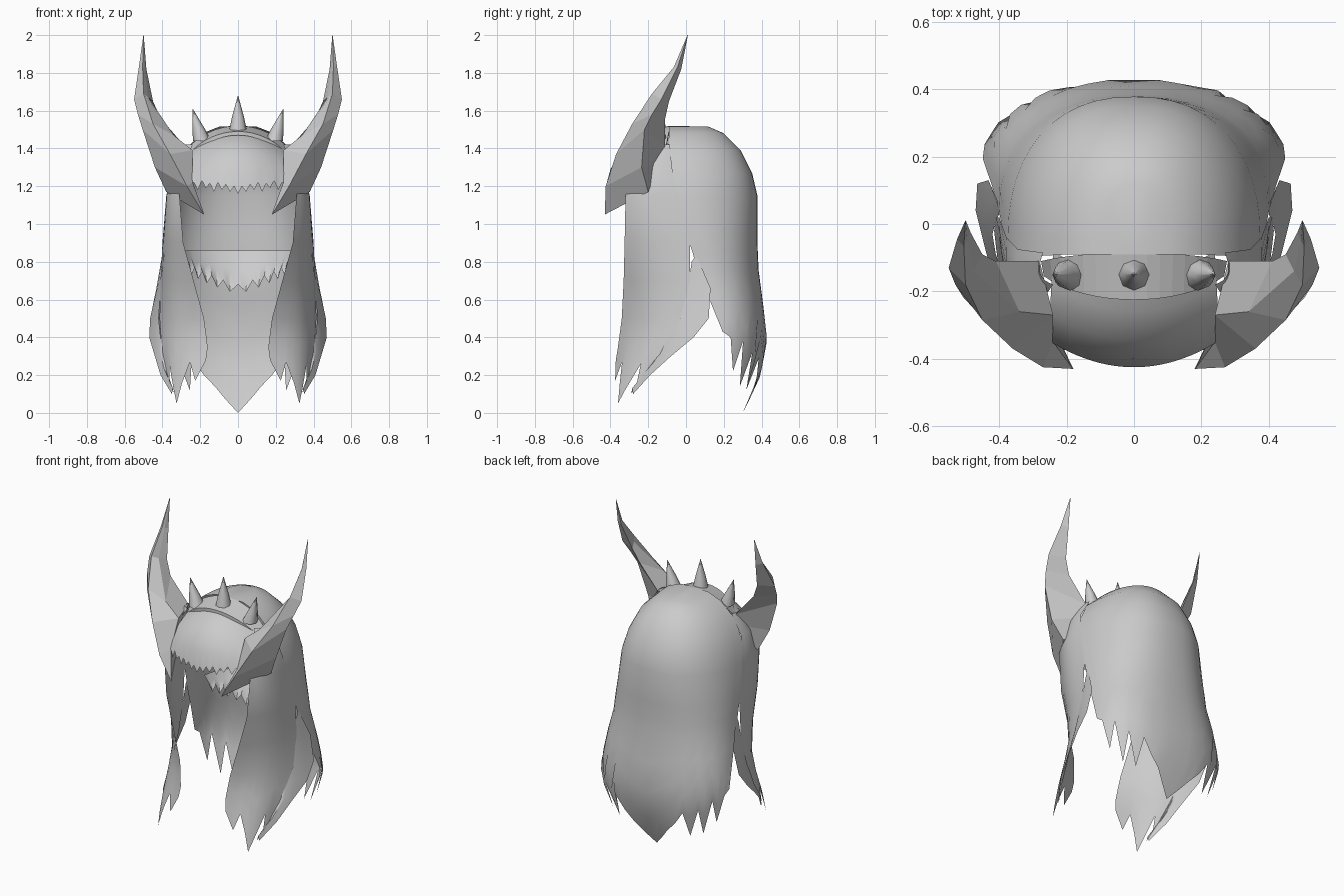
import bpy, bmesh, math
from mathutils import Vector

if "Cube" in bpy.data.objects:
    bpy.data.objects.remove(bpy.data.objects["Cube"])

grey = bpy.data.materials.new("plain_grey")
grey.diffuse_color = (0.6, 0.6, 0.6, 1)
grey.use_nodes = True
grey.node_tree.nodes["Principled BSDF"].inputs["Base Color"].default_value = grey.diffuse_color


def lerp_table(table, z):
    """Interpolate rows (z, a, b, ...) listed from high z to low z."""
    if z >= table[0][0]:
        return table[0][1:]
    for p, q in zip(table, table[1:]):
        if z >= q[0]:
            t = (p[0] - z) / (p[0] - q[0])
            return [a + (b - a) * t for a, b in zip(p[1:], q[1:])]
    return table[-1][1:]


def grid(name, rows, smooth=True, closed=False, mirror=False):
    """Skin a list of equally long point rows."""
    bm = bmesh.new()
    vs = [[bm.verts.new(p) for p in r] for r in rows]
    n = len(rows[0])
    for a, b in zip(vs, vs[1:]):
        for i in range(n if closed else n - 1):
            j = (i + 1) % n
            bm.faces.new((a[i], a[j], b[j], b[i]))
    if closed:
        bm.faces.new(vs[0])
        bm.faces.new(vs[-1])
    bmesh.ops.remove_doubles(bm, verts=bm.verts, dist=0.0005)
    bmesh.ops.recalc_face_normals(bm, faces=bm.faces)
    me = bpy.data.meshes.new(name)
    bm.to_mesh(me)
    bm.free()
    me.materials.append(grey)
    ob = bpy.data.objects.new(name, me)
    bpy.context.collection.objects.link(ob)
    bpy.context.view_layer.objects.active = ob
    ob.select_set(True)
    if smooth:
        bpy.ops.object.shade_smooth_by_angle(angle=math.radians(50))
    if mirror:
        m = ob.modifiers.new("mirror", "MIRROR")
        m.use_mirror_merge = False
    ob.select_set(False)
    return ob


# back hair: half width, front edge y, back y by height
BACK = [(1.52, 0, -.09, -.08), (1.515, .10, -.09, .12), (1.48, .19, -.09, .20),
        (1.39, .285, -.095, .29), (1.27, .345, -.085, .35), (1.15, .375, -.055, .378),
        (.95, .393, .0, .378), (.85, .40, .035, .38), (.75, .405, .06, .385),
        (.6, .425, .125, .405), (.4, .457, .15, .43), (.3, .45, .15, .42),
        (.15, .40, .12, .38), (0, .36, .1, .30)]
TIPS = [0, .07, .14, .20, .29, .12, .32, .14, .38, .22, .40, .43, .62]


def back_point(z, u, inset=0):
    w, yf, yb = lerp_table(BACK, z)
    a = u * math.pi / 2
    x = (w - inset) * math.copysign(abs(math.sin(a)) ** .87, a)
    return Vector((x, yf + (yb - inset - yf) * max(math.cos(a), 0) ** .87, z))


cols = range(-12, 13)
rows = [[back_point(r[0], i / 12) for i in cols] for r in BACK[:9]]
for t in (.25, .5, .75, 1):
    rows.append([back_point(.75 + (TIPS[abs(i)] - .75) * t, i / 12) for i in cols])
grid("back_hair", rows)

# side flaps joining the back hair to the front locks
FLAP = [(.80, .40, .03, .405, .07), (.66, .41, .01, .432, .13), (.5, .42, -.03, .465, .12),
        (.4, .41, -.09, .47, .04), (.3, .39, -.15, .44, -.08), (.2, .37, -.22, .41, -.19),
        (.1, .34, -.29, .35, -.28)]
grid("side_flap", [[(ax + (bx - ax) * v, ay + (by - ay) * v, z + (.03 if v == .5 else 0))
                    for v in (0, .5, 1)] for z, ax, ay, bx, by in FLAP], mirror=True)

# jagged layer inside the nape
rows = []
for t in (0, .5, 1):
    row = []
    for i in range(-12, 13):
        u = i / 12
        p = back_point(.86, u * .9, .03)
        p.x *= .85 * (1 - .12 * t)
        p.y -= .10 * t * (1 - u * u)
        p.z -= t * (.18 * (1 - .75 * abs(u)) + (.05 if i % 2 else 0))
        row.append(p)
    rows.append(row)
grid("nape_fringe", rows)

# front locks: inner x, y and outer x, y by height
LOCK = [(1.42, .24, -.18, .27, -.085), (1.3, .29, -.25, .345, -.075),
        (1.15, .31, -.32, .378, -.04), (.9, .29, -.325, .40, .02),
        (.7, .235, -.33, .41, .02), (.5, .18, -.34, .415, -.02),
        (.35, .16, -.36, .405, -.11), (.2, .18, -.385, .38, -.21), (.05, .22, -.39, .35, -.28)]
LOCK_TIPS = [.28, .17, .27, .16, .05, .12, .26, .15, .27]


def lock_point(z, v):
    ax, ay, bx, by = lerp_table(LOCK, z)
    bow = math.sin(v * math.pi) * (.03 + .02 * min(1, max(0, 1.3 - z)))
    return (ax + (bx - ax) * v + bow * .8, ay + (by - ay) * v - bow * .5, z)


rows = [[lock_point(r[0], j / 8) for j in range(9)] for r in LOCK[:6]]
for t in (.35, .7, 1):
    rows.append([lock_point(.5 + (LOCK_TIPS[j] - .5) * t, j / 8) for j in range(9)])
grid("front_lock", rows, mirror=True)

# forehead fringe with a jagged lower edge
FRINGE = [(1.49, -.16, .24), (1.45, -.26, .245), (1.38, -.345, .25),
          (1.29, -.40, .255), (1.19, -.425, .255)]
JAGS = [-.03, .01, -.02, .02, -.01, .03, -.02, .025, .0, .04, -.01, .03, .02]
rows = []
for k, (z, y, w) in enumerate(FRINGE):
    row = []
    for i in range(-12, 13):
        u = i / 12
        jag = JAGS[abs(i)] if k == 4 else 0
        row.append((u * w, y + .08 * u * u, z + jag - (.08 * u * u * (1 - k / 4))))
    rows.append(row)
grid("forehead_fringe", rows)

# crown band arching over the head between the horns
rows = []
for i in range(-8, 9):
    u = i / 8
    a = abs(u) * math.radians(50)
    x, z = math.copysign(.36 * math.sin(a), u), 1.52 - .36 * (1 - math.cos(a))
    yr, yf = -.085 - .025 * u * u, -.225 + .07 * u * u
    zf = z - .03
    rows.append([(x, yr, z), (x * .97, yf, zf), (x * .93, yf, zf - .02), (x * .96, yr, z - .02)])
grid("crown_band", rows, smooth=False, closed=True)

# three crown spikes
for name, x, z, lean, h in (("spike_left", -.19, 1.44, -.05, .17), ("spike_middle", 0, 1.49, 0, .19),
                            ("spike_right", .19, 1.44, .05, .17)):
    rows = []
    for t, r in ((0, .048), (.4, .032), (1, .001)):
        rows.append([(x + lean * t + r * math.cos(k * math.pi / 4),
                      -.15 + r * math.sin(k * math.pi / 4), z + h * t) for k in range(8)])
    grid(name, rows, closed=True)

# horns: front, outer, rear and inner edges of each section from root to tip
HORN = [((.18, -.43, 1.05), (.38, -.20, 1.17), (.29, -.20, 1.19), (.185, -.425, 1.07)),
        ((.27, -.425, 1.20), (.44, -.235, 1.30), (.28, -.14, 1.33), (.24, -.35, 1.22)),
        ((.36, -.37, 1.37), (.505, -.22, 1.50), (.28, -.11, 1.41), (.24, -.27, 1.39)),
        ((.45, -.285, 1.53), (.53, -.18, 1.58), (.41, -.11, 1.56), (.34, -.26, 1.47)),
        ((.50, -.18, 1.69), (.55, -.13, 1.66), (.45, -.09, 1.65), (.475, -.14, 1.67)),
        ((.505, -.065, 1.83), (.525, -.045, 1.83), (.485, -.025, 1.82), (.495, -.05, 1.825)),
        ((.50, .008, 2.0), (.501, .009, 1.999), (.499, .01, 1.999), (.499, .008, 1.999))]
grid("horn", HORN, smooth=False, closed=True, mirror=True)
